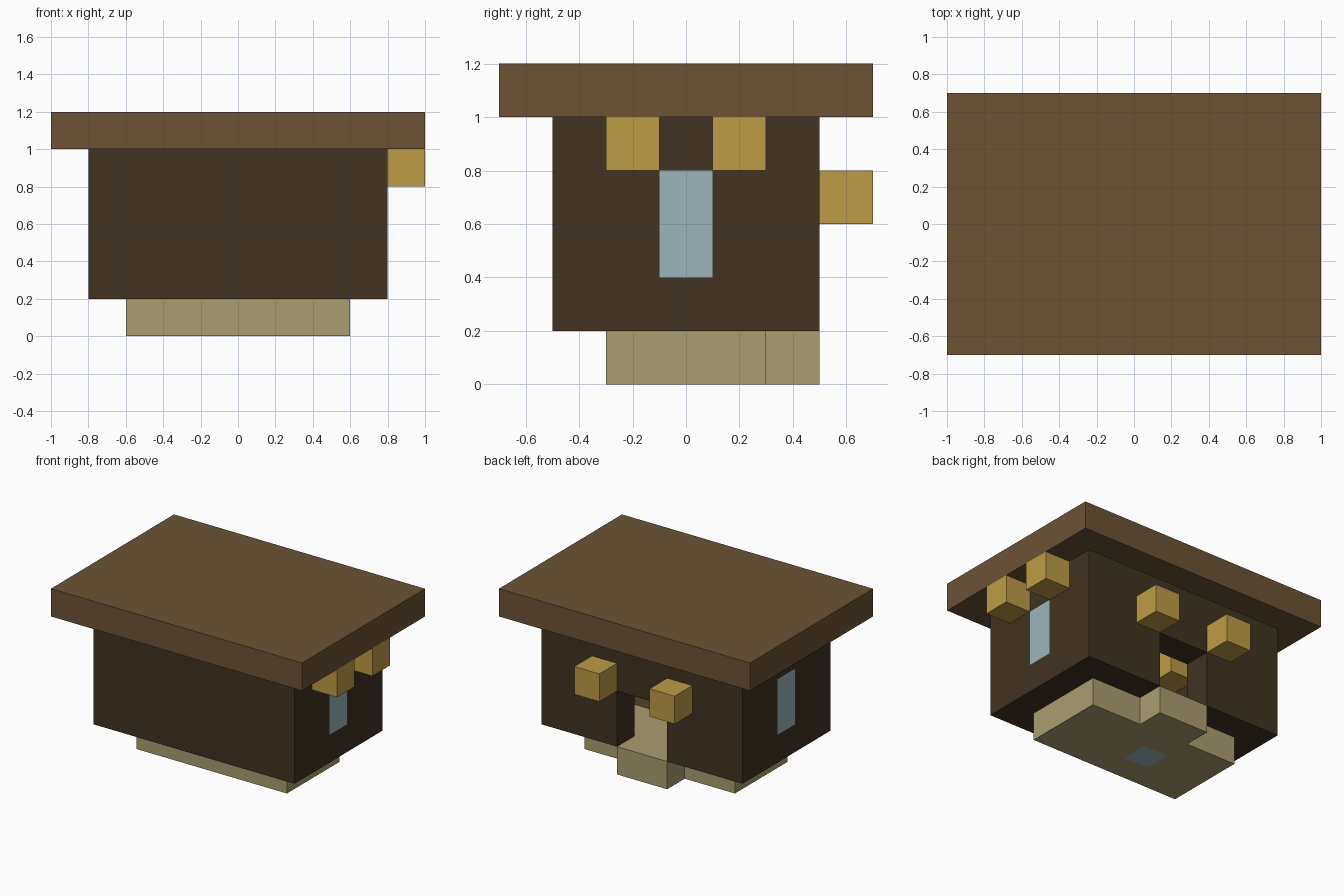
import bpy
import bmesh

old = bpy.data.objects.get("Cube")
if old:
    bpy.data.objects.remove(old, do_unlink=True)


def material(name, rgb):
    linear = [((c / 255 + 0.055) / 1.055) ** 2.4 for c in rgb] + [1]
    mat = bpy.data.materials.new(name)
    mat.use_nodes = True
    mat.diffuse_color = linear
    mat.node_tree.nodes["Principled BSDF"].inputs["Base Color"].default_value = linear
    return mat


ROOF = material("brown_timber", (108, 83, 53))
WALL = material("dark_timber", (65, 51, 34))
STONE = material("pale_stone", (170, 157, 112))
LAMP = material("golden_lamp", (190, 156, 70))
GLASS = material("pale_blue_glass", (157, 181, 188))


def prism(name, outline, z0, z1, mat=None):
    """Extrude a flat outline from z0 up to z1."""
    bm = bmesh.new()
    base = bm.faces.new([bm.verts.new((x, y, z0)) for x, y in outline])
    up = bmesh.ops.extrude_face_region(bm, geom=[base])["geom"]
    bmesh.ops.translate(bm, vec=(0, 0, z1 - z0),
                        verts=[v for v in up if isinstance(v, bmesh.types.BMVert)])
    bmesh.ops.recalc_face_normals(bm, faces=bm.faces)
    mesh = bpy.data.meshes.new(name)
    bm.to_mesh(mesh)
    bm.free()
    obj = bpy.data.objects.new(name, mesh)
    bpy.context.collection.objects.link(obj)
    if mat:
        mesh.materials.append(mat)
    return obj


def box(name, x, y, z, mat=None):
    return prism(name, [(x[0], y[0]), (x[1], y[0]), (x[1], y[1]), (x[0], y[1])], *z, mat)


def cut(target, name, x, y, z):
    cutter = box(name, x, y, z)
    cutter.hide_render = True
    cutter.hide_set(True)
    mod = target.modifiers.new(name, "BOOLEAN")
    mod.operation = "DIFFERENCE"
    mod.solver = "EXACT"
    mod.object = cutter


def lamp(name, x, y, z):
    box(name, (x, x + 0.2), (y, y + 0.2), (z, z + 0.2), LAMP)


# Roof slab
box("roof", (-1, 1), (-0.7, 0.7), (1, 1.2), ROOF)

# Foundation with a doorstep at the back
half = [(0.6, -0.3), (0.6, 0.3), (0.2, 0.3), (0.2, 0.5)]
foundation = prism("foundation", half + [(-x, y) for x, y in reversed(half)], 0, 0.2, STONE)
cut(foundation, "floor_glass_cutter", (-0.2, 0), (-0.1, 0.1), (-0.1, 0.3))
box("floor_glass", (-0.2, 0), (-0.1, 0.1), (0, 0.2), GLASS)

# Hollow walls with a back doorway
walls = box("walls", (-0.8, 0.8), (-0.5, 0.5), (0.2, 1), WALL)
cut(walls, "room_cutter", (-0.6, 0.6), (-0.3, 0.3), (0.1, 1.1))
cut(walls, "door_cutter", (-0.2, 0.2), (0.2, 0.6), (0.1, 0.6))

# One window in each end wall
for side, x0 in (("left", 0.6), ("right", -0.8)):
    cut(walls, side + "_window_cutter", (x0 - 0.1, x0 + 0.3), (-0.1, 0.1), (0.4, 0.8))
    box(side + "_window", (x0, x0 + 0.2), (-0.1, 0.1), (0.4, 0.8), GLASS)

# Outside lamps: two under the eave on the left, two beside the door
for i, y in enumerate((-0.3, 0.1)):
    lamp(f"left_lamp_{i + 1}", 0.8, y, 0.8)
for i, x in enumerate((-0.4, 0.2)):
    lamp(f"door_lamp_{i + 1}", x, 0.5, 0.6)

# Room contents
lamp("room_lamp", -0.6, -0.3, 0.8)
box("bench", (0.2, 0.6), (-0.3, -0.1), (0.2, 0.4), ROOF)
